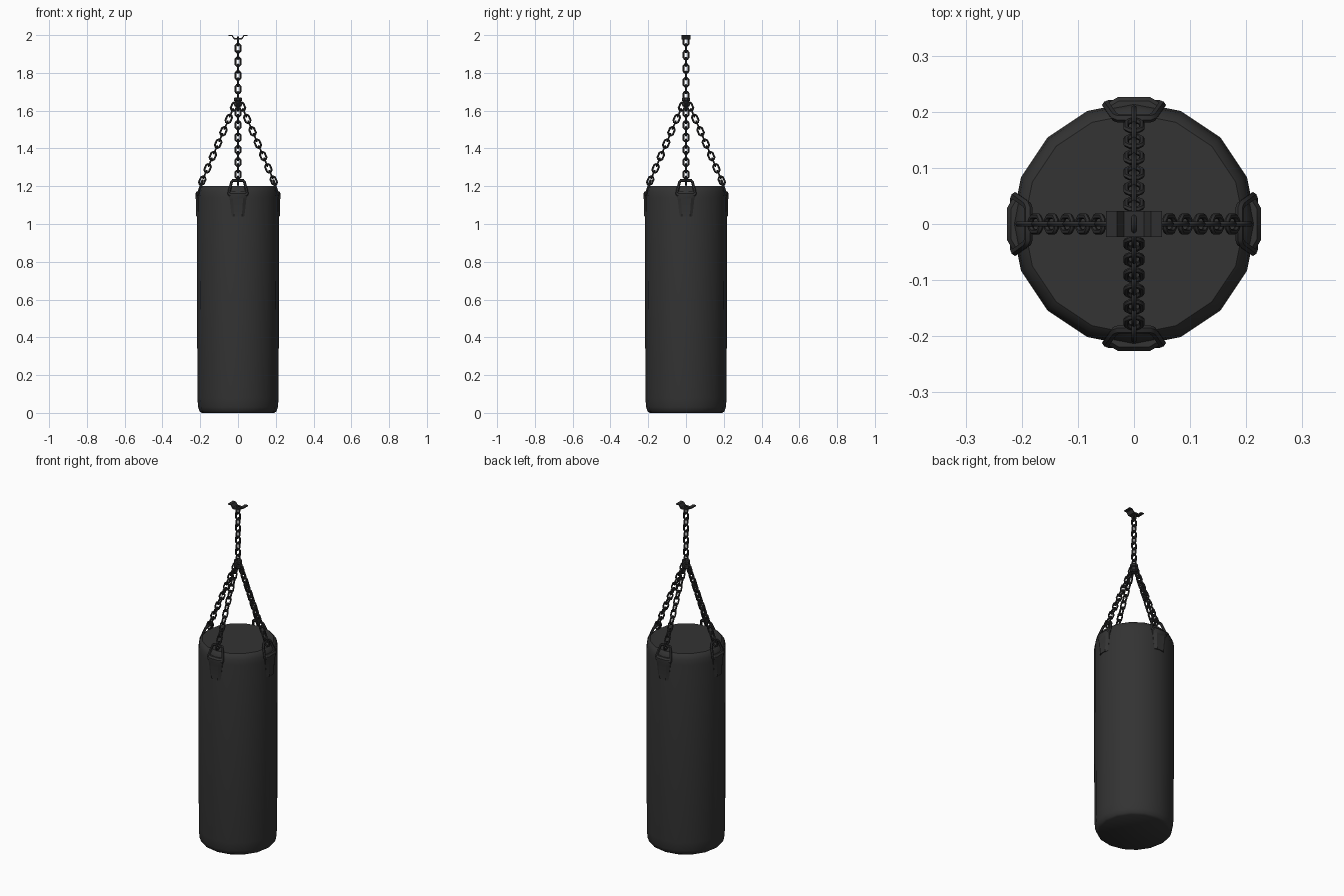
import bpy, bmesh, math
from mathutils import Vector, Matrix

if "Cube" in bpy.data.objects:
    bpy.data.objects.remove(bpy.data.objects["Cube"])


def material(name, c):
    m = bpy.data.materials.new(name)
    m.diffuse_color = (*c, 1)
    m.use_nodes = True
    m.node_tree.nodes["Principled BSDF"].inputs["Base Color"].default_value = m.diffuse_color
    return m


LEATHER = material("black_leather", (0.033, 0.033, 0.033))
STEEL = material("dark_steel", (0.028, 0.028, 0.029))


def finish(bm, name, mat, angle=40):
    bmesh.ops.recalc_face_normals(bm, faces=bm.faces)
    me = bpy.data.meshes.new(name)
    bm.to_mesh(me)
    bm.free()
    ob = bpy.data.objects.new(name, me)
    bpy.context.collection.objects.link(ob)
    me.materials.append(mat)
    bpy.ops.object.select_all(action='DESELECT')
    ob.select_set(True)
    bpy.context.view_layer.objects.active = ob
    bpy.ops.object.shade_smooth_by_angle(angle=math.radians(angle))
    return ob


def skin(bm, rings, closed=False):
    """Join successive vertex rings; cap the ends unless closed."""
    vs = [[bm.verts.new(p) for p in r] for r in rings]
    n, k = len(vs), len(vs[0])
    for i in range(n if closed else n - 1):
        a, b = vs[i], vs[(i + 1) % n]
        for j in range(k):
            bm.faces.new((a[j], a[(j + 1) % k], b[(j + 1) % k], b[j]))
    if not closed:
        bm.faces.new(vs[0])
        bm.faces.new(vs[-1])


def lathe(bm, profile, sides, turn=0):
    skin(bm, [[Vector((r * math.cos(2 * math.pi * i / sides + turn),
                       r * math.sin(2 * math.pi * i / sides + turn), z))
               for i in range(sides)] for r, z in profile])


def wire_loop(bm, pts, normal, rad, sides=6):
    """Round wire along a closed flat path with mitred corners."""
    n, rings = len(pts), []
    for i, p in enumerate(pts):
        a = (p - pts[i - 1]).normalized()
        b = (pts[(i + 1) % n] - p).normalized()
        out = (a + b).normalized().cross(normal)
        k = rad / max(0.5, (a + b).length / 2)
        rings.append([p + out * k * math.cos(t) + normal * rad * math.sin(t)
                      for t in (2 * math.pi * s / sides for s in range(sides))])
    skin(bm, rings, closed=True)


def chain(bm, start, end, across, pitch=0.036):
    """Links alternate between two planes at right angles."""
    d = (end - start).normalized()
    w = across.normalized()
    v = d.cross(w)
    count = round((end - start).length / pitch)
    step = (end - start) / count
    outline = [(0.022, 0.006), (0.013, 0.0135), (-0.013, 0.0135), (-0.022, 0.006),
               (-0.022, -0.006), (-0.013, -0.0135), (0.013, -0.0135), (0.022, -0.006)]
    for i in range(count):
        c = start + step * (i + 0.5)
        side = v if (count - i) % 2 else w
        wire_loop(bm, [c + d * a + side * b for a, b in outline], d.cross(side), 0.005)


# Bag body
bm = bmesh.new()
lathe(bm, [(0.192, 0), (0.203, 0.008), (0.211, 0.03), (0.215, 0.08),
           (0.218, 1.14), (0.214, 1.17), (0.207, 1.19), (0.196, 1.2)], 16)
finish(bm, "bag_body", LEATHER)

# Straps, rings and slanted chains, repeated on four sides
for q, label in enumerate(("right", "back", "left", "front")):
    rot = Matrix.Rotation(q * math.pi / 2, 3, 'Z')

    bm = bmesh.new()
    rings = []
    for z, r, h in ((1.04, 0.221, 0.034), (1.13, 0.223, 0.044), (1.143, 0.226, 0.048),
                    (1.162, 0.226, 0.048), (1.172, 0.219, 0.046)):
        rings.append([rot @ Vector(p) for p in (
            (0.195, -h, z), (r - 0.011, -h, z), (r, -h * 0.6, z),
            (r, h * 0.6, z), (r - 0.011, h, z), (0.195, h, z))])
    skin(bm, rings)
    finish(bm, "strap_" + label, LEATHER, 30)

    bm = bmesh.new()
    lo, hi = Vector((0.214, 0, 1.153)), Vector((0.188, 0, 1.23))
    up = (hi - lo).normalized()
    y = Vector((0, 1, 0))
    pts = [lo - y * 0.043, lo + y * 0.043, lo + y * 0.049 + up * 0.008,
           hi + y * 0.034 - up * 0.008, hi + y * 0.027, hi - y * 0.027,
           hi - y * 0.034 - up * 0.008, lo - y * 0.049 + up * 0.008]
    wire_loop(bm, [rot @ p for p in pts], rot @ up.cross(y), 0.0075)
    finish(bm, "ring_" + label, STEEL, 50)

    bm = bmesh.new()
    chain(bm, rot @ Vector((0.014, 0, 1.638)), rot @ Vector((0.196, 0, 1.213)), rot @ y)
    finish(bm, "chain_" + label, STEEL, 50)

# Hanging chain
bm = bmesh.new()
chain(bm, Vector((0, 0, 1.66)), Vector((0, 0, 1.985)), Vector((1, 0, 0)))
finish(bm, "top_chain", STEEL, 50)

# Swivel joining the chains
bm = bmesh.new()
lathe(bm, [(0.018, 1.622), (0.023, 1.628), (0.023, 1.642), (0.018, 1.645),
           (0.018, 1.65), (0.023, 1.653), (0.023, 1.666), (0.018, 1.671)], 8, math.pi / 8)
finish(bm, "swivel", STEEL, 30)

# Ceiling bracket: bent strip
bm = bmesh.new()
upper = [(-0.05, 2.0), (-0.03, 2.0), (-0.018, 1.984), (0.018, 1.984), (0.03, 2.0), (0.05, 2.0)]
lower = [(-0.05, 1.994), (-0.033, 1.994), (-0.021, 1.976), (0.021, 1.976), (0.033, 1.994), (0.05, 1.994)]
skin(bm, [[Vector((a[0], -0.023, a[1])), Vector((a[0], 0.023, a[1])),
           Vector((b[0], 0.023, b[1])), Vector((b[0], -0.023, b[1]))]
          for a, b in zip(upper, lower)])
finish(bm, "ceiling_bracket", STEEL, 30)
